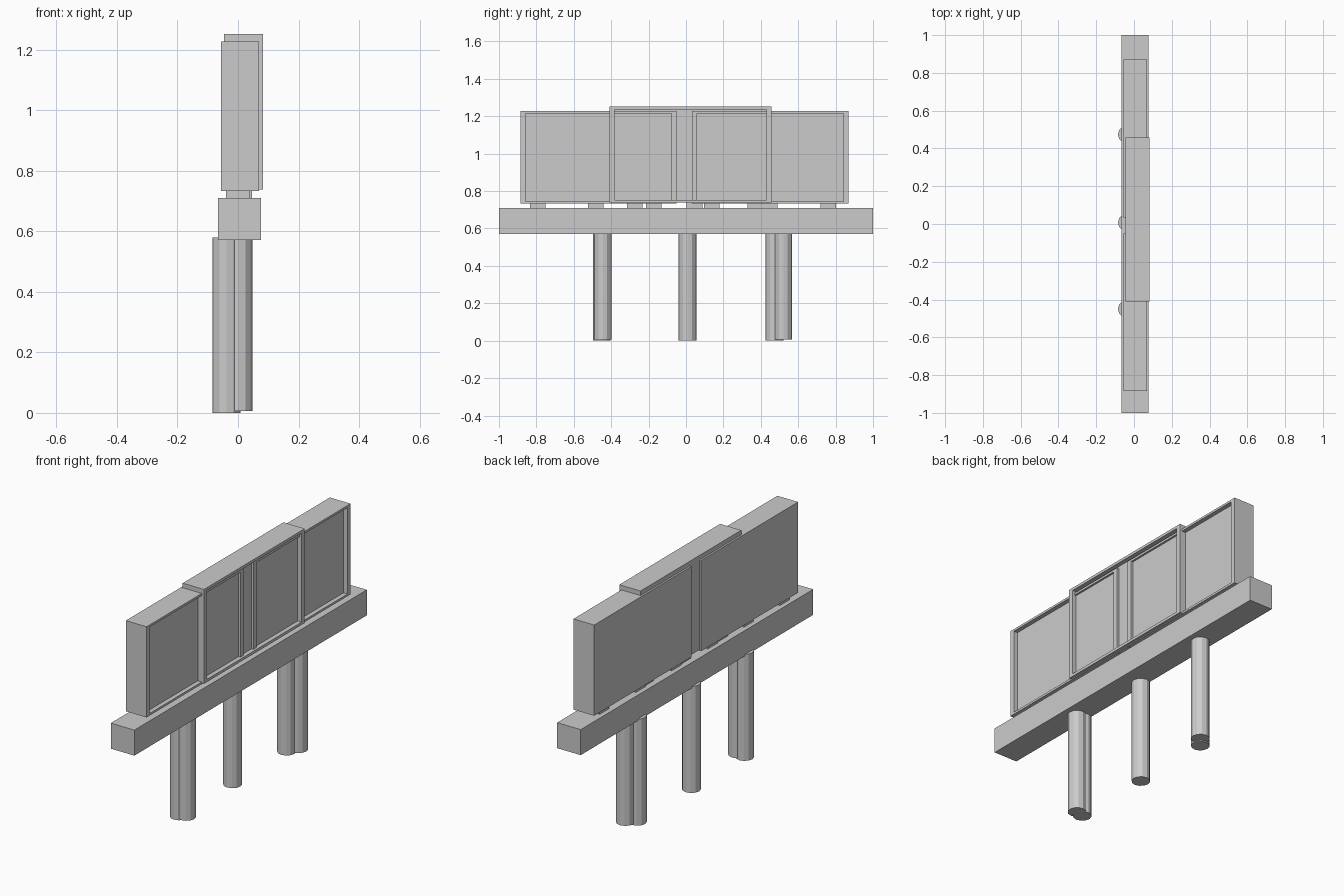
import bpy
import bmesh
from mathutils import Matrix, Vector

if "Cube" in bpy.data.objects:
    bpy.data.objects.remove(bpy.data.objects["Cube"], do_unlink=True)

GREY = (0.6, 0.6, 0.6, 1)
mat = bpy.data.materials.new("plain grey")
mat.use_nodes = True
mat.diffuse_color = GREY
mat.node_tree.nodes["Principled BSDF"].inputs["Base Color"].default_value = GREY


def finish(name, bm):
    bmesh.ops.recalc_face_normals(bm, faces=bm.faces)
    mesh = bpy.data.meshes.new(name)
    bm.to_mesh(mesh)
    bm.free()
    mesh.materials.append(mat)
    obj = bpy.data.objects.new(name, mesh)
    bpy.context.collection.objects.link(obj)
    return obj


def box_mesh(lo, hi):
    bm = bmesh.new()
    lo, hi = Vector(lo), Vector(hi)
    place = Matrix.Translation((lo + hi) / 2) @ Matrix.Diagonal((*(hi - lo), 1))
    bmesh.ops.create_cube(bm, size=1, matrix=place)
    return bm


def tray(name, lo, hi, rim_y, rim_z, depth):
    """Panel with a recessed face on its +x side, framed by a thin rim."""
    bm = box_mesh(lo, hi)
    front = max(bm.faces, key=lambda f: f.calc_center_median().x)
    centre = front.calc_center_median()
    inner = bmesh.ops.extrude_discrete_faces(bm, faces=[front])["faces"][0]
    for v in inner.verts:
        v.co.y -= rim_y if v.co.y > centre.y else -rim_y
        v.co.z -= rim_z if v.co.z > centre.z else -rim_z
    floor = bmesh.ops.extrude_discrete_faces(bm, faces=[inner])["faces"][0]
    for v in floor.verts:
        v.co.x -= depth
    return finish(name, bm)


# Long beam
finish("beam", box_mesh((-0.066, -1, 0.571), (0.076, 1, 0.71)))

# Sign panels: two side by side and one bridging the middle
RIM, DEPTH = 0.027, 0.024
tray("front_panel", (-0.056, -0.885, 0.733), (0.069, -0.05, 1.227), RIM, 0.012, DEPTH)
tray("back_panel", (-0.056, 0.033, 0.733), (0.069, 0.87, 1.227), RIM, 0.012, DEPTH)
tray("middle_panel", (-0.046, -0.41, 0.738), (0.082, 0.457, 1.252), RIM, 0.015, DEPTH)

# Small feet holding each panel above the beam
feet = {
    "front_panel_foot": (-0.04, (-0.793, -0.483, -0.172)),
    "back_panel_foot": (-0.04, (0.138, 0.447, 0.76)),
    "middle_panel_foot": (-0.033, (-0.274, 0.045, 0.37)),
}
for name, (x, places) in feet.items():
    for y in places:
        finish(name, box_mesh((x, y - 0.042, 0.7), (x + 0.08, y + 0.042, 0.745)))


# Round posts under the beam
def post(name, x, y, bottom):
    bm = bmesh.new()
    height = 0.58
    bmesh.ops.create_cone(bm, cap_ends=True, segments=12, radius1=0.047,
                          radius2=0.047, depth=height,
                          matrix=Matrix.Translation((x, y, bottom + height / 2)))
    finish(name, bm)


for y in (-0.45, 0.008, 0.473):
    post("main_post", -0.038, y, 0)
for y in (-0.445, 0.52):
    post("extra_post", 0.001, y, 0.006)
